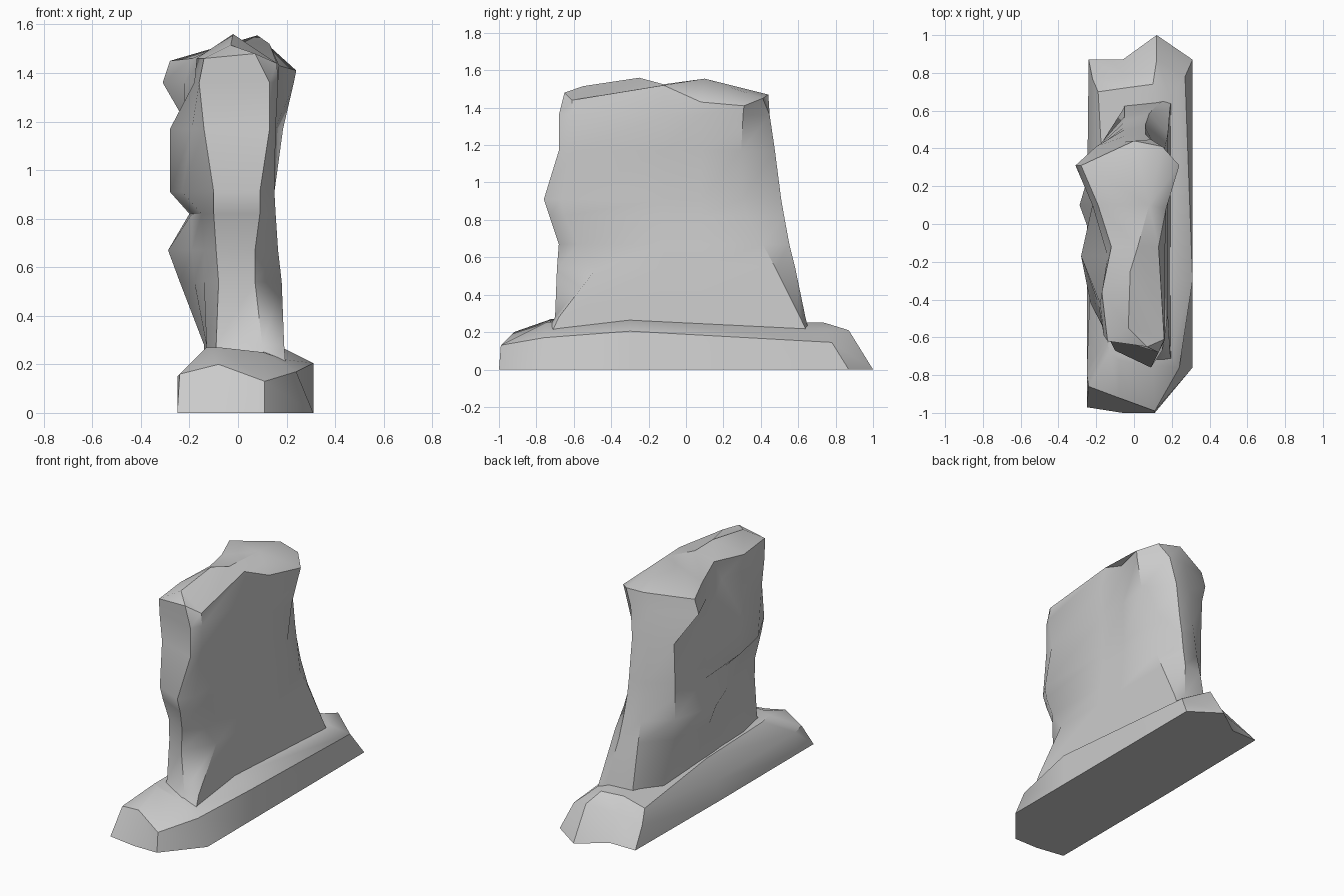
import bpy, bmesh, math


def finish(bm, name):
    bmesh.ops.recalc_face_normals(bm, faces=bm.faces)
    mesh = bpy.data.meshes.new(name)
    bm.to_mesh(mesh)
    bm.free()
    ob = bpy.data.objects.new(name, mesh)
    bpy.context.collection.objects.link(ob)
    bpy.ops.object.select_all(action='DESELECT')
    ob.select_set(True)
    bpy.context.view_layer.objects.active = ob
    bpy.ops.object.shade_smooth_by_angle(angle=math.radians(38))
    return ob


def loft(bm, rings):
    vs = [[bm.verts.new(p) for p in r] for r in rings]
    for a, b in zip(vs, vs[1:]):
        n = len(a)
        for i in range(n):
            j = (i + 1) % n
            bm.faces.new((a[i], a[j], b[j], b[i]))
    bm.faces.new(vs[0][::-1])
    return vs


# Low plinth rock: ground outline, rough upper rim, inner top
ground = [(-.24, .87), (-.06, .87), (.12, 1), (.31, .87), (.31, -.3), (.31, -.76),
          (.11, -1), (-.06, -1), (-.25, -.97), (-.25, -.8), (-.25, 0)]
rim = [(-.22, .77, .12), (-.05, .78, .16), (.12, .87, .21), (.27, .78, .145), (.31, -.3, .205),
       (.24, -.76, .17), (.11, -.99, .13), (-.08, -.92, .2), (-.24, -.86, .16),
       (-.25, -.78, .15), (-.22, 0, .12)]
inner = [(-.19, .7, .2), (-.05, .72, .25), (.1, .74, .25), (.19, .68, .22), (.19, -.3, .265),
         (.19, -.7, .22), (.1, -.75, .25), (-.08, -.72, .27), (-.13, -.68, .27),
         (-.14, -.6, .26), (-.15, 0, .25)]
bm = bmesh.new()
vs = loft(bm, [[(x, y, 0) for x, y in ground], rim, inner])
bm.faces.new(vs[-1])
finish(bm, "base_rock")


# Upright slab: flat right wall, craggy left wall, narrow front and back
def level(z, y_front, x_fl, x_fr, x_r, y_rf, y_rb, x_br, y_back, x_lb, y_lb, x_l2, x_l1, x_lf):
    flare = max(0, z - 1) * .18
    pts = [(x_fr, y_front), (x_r, y_rf), (x_r, -.12), (x_r, .08), (x_r + flare, y_rb),
           (x_br, .05 * y_rb + .95 * y_back), (-.05, y_back - .02), (x_lb, y_lb),
           (x_l2, .1), (x_l1, -.17), (x_lf, -.42), (x_fl, y_front + .09)]
    return [(x, y, z) for x, y in pts]


rings = [
    level(.15, -.78, -.10, .1, .2, -.74, .67, .15, .66, -.14, .45, -.14, -.12, -.12),
    level(.28, -.70, -.09, .1, .19, -.68, .61, .13, .64, -.14, .42, -.14, -.13, -.13),
    level(.54, -.69, -.08, .07, .18, -.48, .48, .08, .59, -.19, .40, -.24, -.18, -.14),
    level(.67, -.68, -.09, .07, .165, -.58, .41, .07, .56, -.2, .40, -.288, -.19, -.14),
    level(.82, -.73, -.10, .09, .155, -.65, .33, .06, .535, -.2, .40, -.20, -.19, -.15),
    level(.91, -.76, -.10, .09, .15, -.67, .30, .06, .52, -.2, .40, -.20, -.28, -.23),
    level(1.17, -.68, -.14, .13, .155, -.6, .295, .06, .485, -.2, .41, -.22, -.28, -.19),
    level(1.36, -.68, -.16, .13, .165, -.61, .305, .09, .455, -.31, .31, -.22, -.14, -.18),
]
crown = [(.07, -.65, 1.48), (.16, -.61, 1.44), (.13, -.12, 1.52), (.17, .08, 1.43),
         (.24, .31, 1.41), (.15, .41, 1.45), (0, .44, 1.47), (-.28, .31, 1.45),
         (-.19, .1, 1.46), (-.12, -.12, 1.49), (-.17, -.36, 1.46), (-.14, -.62, 1.46)]
spine = [(-.03, -.55, 1.515), (-.02, -.25, 1.56), (.02, -.12, 1.525), (.08, .1, 1.555)]
bm = bmesh.new()
v = loft(bm, rings + [crown])[-1]
v += [bm.verts.new(p) for p in spine]
for face in [(11, 0, 12), (0, 1, 12), (1, 13, 12), (1, 2, 14, 13), (2, 3, 15, 14),
             (3, 4, 15), (4, 5, 15), (5, 6, 15), (6, 7, 15), (7, 8, 15),
             (8, 9, 14, 15), (9, 10, 13, 14), (10, 12, 13), (10, 11, 12)]:
    bm.faces.new([v[i] for i in face])
finish(bm, "upright_rock")
